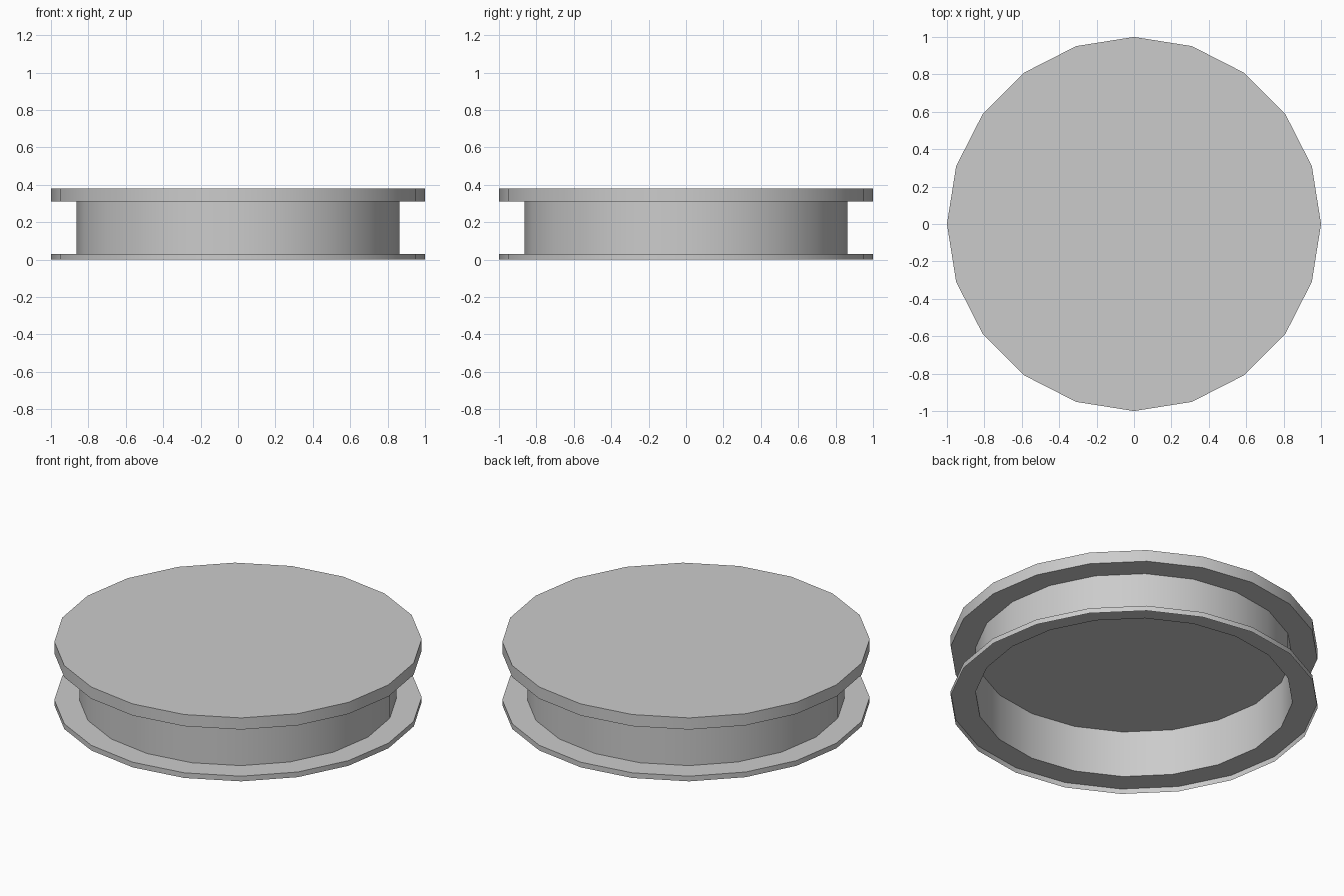
import bpy
import math

cube = bpy.data.objects.get("Cube")
if cube:
    bpy.data.objects.remove(cube, do_unlink=True)

SIDES = 20
RIM, HUB = 1.0, 0.864
LOW, UNDER, TOP = 0.031, 0.311, 0.381

grey = bpy.data.materials.new("plain grey")
grey.use_nodes = True
colour = (0.6, 0.6, 0.6, 1)
grey.diffuse_color = colour
grey.node_tree.nodes["Principled BSDF"].inputs["Base Color"].default_value = colour


def lathe(name, profile, capped=False):
    """Turn a (radius, z) profile around z, optionally filling both ends."""
    verts = [(r * math.cos(math.tau * i / SIDES), r * math.sin(math.tau * i / SIDES), z)
             for r, z in profile for i in range(SIDES)]
    faces = []
    for p in range(len(profile) - 1):
        a, b = p * SIDES, (p + 1) * SIDES
        for i in range(SIDES):
            j = (i + 1) % SIDES
            faces.append((a + i, a + j, b + j, b + i))
    if capped:
        faces.append(list(range(SIDES))[::-1])
        faces.append(list(range(len(verts) - SIDES, len(verts))))
    mesh = bpy.data.meshes.new(name)
    mesh.from_pydata(verts, [], faces)
    mesh.materials.append(grey)
    obj = bpy.data.objects.new(name, mesh)
    bpy.context.collection.objects.link(obj)
    bpy.ops.object.select_all(action="DESELECT")
    obj.select_set(True)
    bpy.context.view_layer.objects.active = obj
    bpy.ops.object.shade_smooth_by_angle(angle=math.radians(30))


# Thick closed disc on top; its underside is also the ceiling of the hub
lathe("top_disc", [(RIM, UNDER), (RIM, TOP)], capped=True)

# Sheet-thin shell open from below: short skirt, flat flange, hub wall
lathe("hub_and_bottom_flange", [(RIM, 0), (RIM, LOW), (HUB, LOW), (HUB, UNDER)])
